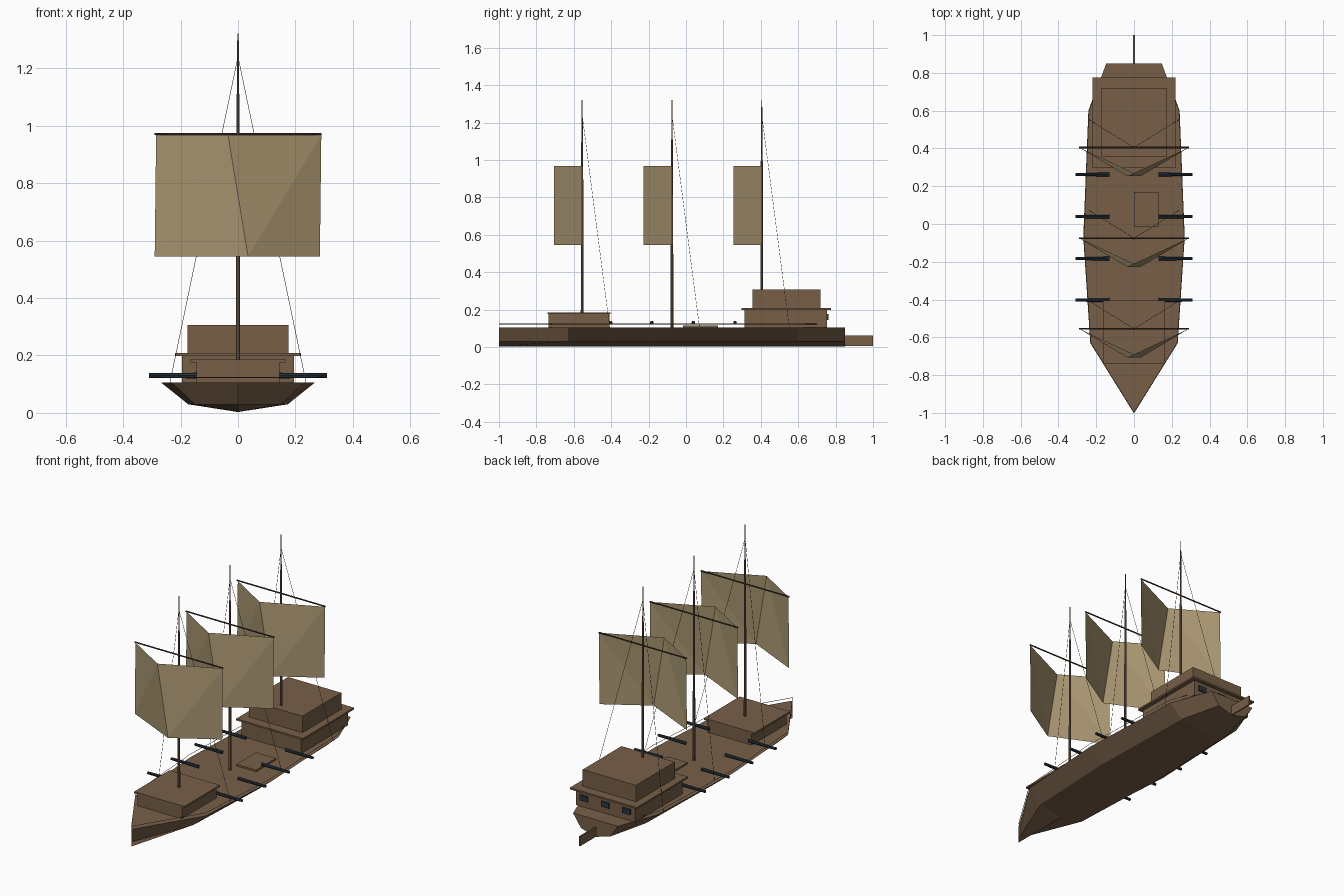
import bpy, bmesh, math
from mathutils import Vector

if "Cube" in bpy.data.objects:
    bpy.data.objects.remove(bpy.data.objects["Cube"])


def material(name, rgb):
    m = bpy.data.materials.new(name)
    m.diffuse_color = (*rgb, 1)
    m.use_nodes = True
    m.node_tree.nodes["Principled BSDF"].inputs["Base Color"].default_value = m.diffuse_color
    return m


WOOD = material("brown_wood", (0.185, 0.114, 0.064))
CLOTH = material("tan_sailcloth", (0.41, 0.315, 0.17))
IRON = material("dark_blue_iron", (0.02, 0.035, 0.05))
ROPE = material("dark_rope", (0.06, 0.04, 0.025))


def make(name, verts, faces, mat):
    me = bpy.data.meshes.new(name)
    me.from_pydata(verts, [], faces)
    bm = bmesh.new()
    bm.from_mesh(me)
    bmesh.ops.recalc_face_normals(bm, faces=bm.faces)
    bm.to_mesh(me)
    bm.free()
    me.materials.append(mat)
    ob = bpy.data.objects.new(name, me)
    bpy.context.collection.objects.link(ob)
    return ob


def box(name, x0, x1, y0, y1, z0, z1, mat=WOOD):
    v = [(x, y, z) for x in (x0, x1) for y in (y0, y1) for z in (z0, z1)]
    f = [(0, 1, 3, 2), (4, 6, 7, 5), (0, 4, 5, 1), (2, 3, 7, 6), (0, 2, 6, 4), (1, 5, 7, 3)]
    return make(name, v, f, mat)


def rod(name, a, b, r0, r1, mat=WOOD, sides=8):
    a, b = Vector(a), Vector(b)
    q = (b - a).to_track_quat('Z', 'Y')
    v = []
    for c, r in ((a, r0), (b, r1)):
        for i in range(sides):
            t = 2 * math.pi * i / sides
            v.append(c + q @ Vector((r * math.cos(t), r * math.sin(t), 0)))
    f = [(i, (i + 1) % sides, (i + 1) % sides + sides, i + sides) for i in range(sides)]
    f += [tuple(range(sides)), tuple(range(sides, 2 * sides))]
    return make(name, v, f, mat)


# Hull: five-point sections lofted along the deck outline
DECK = 0.105
outline = [(0.0, -1.0), (0.23, -0.63), (0.267, -0.07), (0.24, 0.6), (0.147, 0.85)]
verts, faces = [], []
for w, y in outline:
    w = max(w, 0.001)
    verts += [(-w, y, DECK), (-w * 0.65, y, 0.03), (0, y, 0.003), (w * 0.65, y, 0.03), (w, y, DECK)]
for s in range(len(outline) - 1):
    for i in range(5):
        j = (i + 1) % 5
        faces.append((s * 5 + i, s * 5 + j, s * 5 + 5 + j, s * 5 + 5 + i))
n = len(outline) * 5
faces += [(4, 3, 2, 1, 0), tuple(range(n - 5, n))]
make("hull", verts, faces, WOOD)
box("rudder", -0.004, 0.004, 0.85, 1.0, 0.005, 0.062)

# Deck houses and hatch
box("fore_house", -0.145, 0.145, -0.735, -0.41, DECK, 0.175)
box("fore_roof", -0.165, 0.165, -0.74, -0.405, 0.175, 0.185)
box("aft_house", -0.195, 0.195, 0.312, 0.755, DECK, 0.198)
box("aft_roof", -0.22, 0.22, 0.297, 0.776, 0.198, 0.208)
box("aft_cabin", -0.175, 0.175, 0.355, 0.72, 0.208, 0.306)
box("hatch", 0.0, 0.13, -0.015, 0.17, DECK, 0.115)

# Stern windows
for i in (-1, 0, 1):
    x = i * 0.14
    box("stern_window", x - 0.026, x + 0.026, 0.755, 0.763, 0.143, 0.175, IRON)

# Masts, yards, sails and stays
for y in (-0.555, -0.075, 0.405):
    rod("mast", (0, y, DECK), (0, y, 1.11), 0.008, 0.005)
    rod("topmast", (0, y, 1.11), (0, y, 1.32), 0.0035, 0.0025)
    rod("yard", (-0.29, y, 0.97), (0.29, y, 0.97), 0.004, 0.004, ROPE, 6)
    sail = [(-0.285, y, 0.968), (-0.035, y - 0.152, 0.968), (0.29, y, 0.968),
            (-0.29, y, 0.545), (0.035, y - 0.152, 0.545), (0.285, y, 0.545)]
    make("sail", sail, [(0, 3, 1), (1, 3, 4), (1, 4, 2), (2, 4, 5)], CLOTH)
    for s in (-1, 1):
        rod("stay", (0, y, 1.24), (s * 0.237, y + 0.147, DECK), 0.001, 0.001, ROPE, 4)

# Cannons and rails on both sides
rail = outline[:4] + [(0.203, 0.7)]
for s in (-1, 1):
    for y in (-0.403, -0.183, 0.039, 0.262):
        rod("cannon", (s * 0.13, y, 0.13), (s * 0.31, y, 0.13), 0.01, 0.008, IRON)
    for (w0, y0), (w1, y1) in zip(rail, rail[1:]):
        rod("rail", (s * w0, y0, 0.123), (s * w1, y1, 0.123), 0.0015, 0.0015, WOOD, 4)
